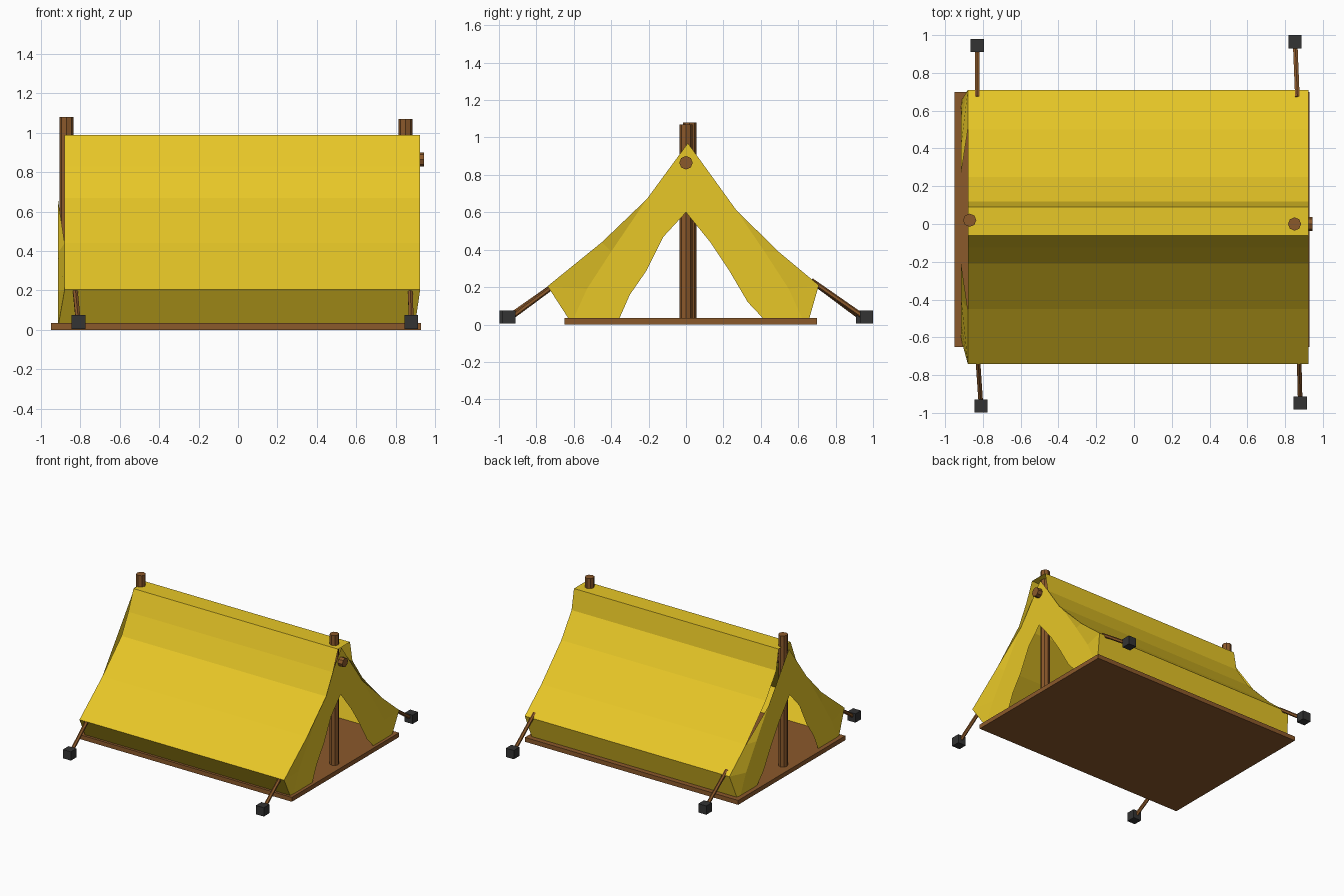
import bpy
from mathutils import Vector

if "Cube" in bpy.data.objects:
    bpy.data.objects.remove(bpy.data.objects["Cube"])


def material(name, rgb):
    m = bpy.data.materials.new(name)
    m.diffuse_color = (*rgb, 1)
    m.use_nodes = True
    m.node_tree.nodes["Principled BSDF"].inputs["Base Color"].default_value = m.diffuse_color
    return m


YELLOW = material("canvas", (0.80, 0.57, 0.02))
BROWN = material("wood", (0.26, 0.10, 0.024))
DARK = material("iron", (0.033, 0.033, 0.033))


def strip(name, a, b):
    """Sheet of quads between two edge lines with equal point counts."""
    n = len(a)
    faces = [(i, i + 1, n + i + 1, n + i) for i in range(n - 1)]
    mesh = bpy.data.meshes.new(name)
    mesh.from_pydata(list(a) + list(b), [], faces)
    mesh.materials.append(YELLOW)
    ob = bpy.data.objects.new(name, mesh)
    bpy.context.collection.objects.link(ob)
    return ob


def box(name, lo, hi, mat):
    lo, hi = Vector(lo), Vector(hi)
    bpy.ops.mesh.primitive_cube_add(size=1, location=(lo + hi) / 2)
    ob = bpy.context.object
    ob.name = name
    ob.scale = hi - lo
    ob.data.materials.append(mat)


def rod(name, p, q, r, sides=8):
    p, q = Vector(p), Vector(q)
    d = q - p
    bpy.ops.mesh.primitive_cylinder_add(vertices=sides, radius=r, depth=d.length,
                                        location=(p + q) / 2)
    ob = bpy.context.object
    ob.name = name
    ob.rotation_mode = 'QUATERNION'
    ob.rotation_quaternion = d.to_track_quat('Z', 'Y')
    ob.data.materials.append(BROWN)


# Floor board, two upright poles and the ridge pole
box("floor", (-0.95, -0.65, 0), (0.93, 0.70, 0.035), BROWN)
rod("left_pole", (-0.87, 0.02, 0.02), (-0.87, 0.02, 1.08), 0.035)
rod("right_pole", (0.85, 0.0, 0.02), (0.85, 0.0, 1.07), 0.035)
rod("ridge_pole", (-0.85, 0.0, 0.865), (0.945, 0.0, 0.865), 0.036)

# Roof sheet with sagging sides, tucked in below the eaves as low walls
front = [(-0.06, 0.99), (-0.125, 0.83), (-0.21, 0.67), (-0.45, 0.44), (-0.74, 0.205)]
back = [(0.09, 0.99), (0.12, 0.83), (0.25, 0.64), (0.50, 0.385), (0.71, 0.21)]
profile = front[::-1] + back
strip("roof", [(-0.88, y, z) for y, z in profile], [(0.925, y, z) for y, z in profile])
for name, eave, foot in (("front_wall", front[-1], (-0.63, 0.035)),
                         ("back_wall", back[-1], (0.66, 0.035))):
    strip(name, [(-0.88, *eave), (0.925, *eave)], [(-0.91, *foot), (0.90, *foot)])

# End curtains: inner opening edge, crease and outer edge for each half
halves = {
    "front": ([(0, 0.60), (-0.12, 0.47), (-0.21, 0.29), (-0.30, 0.16), (-0.355, 0.035)],
              [(0.01, 0.97), (-0.21, 0.67), (-0.40, 0.39), (-0.53, 0.19), (-0.60, 0.035)],
              [(0.01, 0.97), (-0.21, 0.67), (-0.45, 0.44), (-0.74, 0.205), (-0.63, 0.035)]),
    "back": ([(0, 0.60), (0.13, 0.44), (0.23, 0.29), (0.33, 0.12), (0.41, 0.035)],
             [(0.01, 0.97), (0.27, 0.61), (0.42, 0.39), (0.55, 0.19), (0.62, 0.035)],
             [(0.01, 0.97), (0.27, 0.61), (0.50, 0.385), (0.71, 0.21), (0.66, 0.035)]),
}
for end, x_in, x_out, x_foot in (("left", -0.915, -0.88, -0.91), ("right", 0.905, 0.925, 0.90)):
    for half, (inner, crease, outer) in halves.items():
        a = [(x_in, *p) for p in inner]
        b = [(x_in, *p) for p in crease]
        xs = [x_in, x_in, x_out, x_out, x_foot]
        c = [(x, *p) for x, p in zip(xs, outer)]
        strip(f"{end}_{half}_curtain", a, b)
        strip(f"{end}_{half}_curtain_fold", b[1:], c[1:])

# Guy ropes running from under the eaves to square pegs
for name, x, y, top_x in (("front_left", -0.81, -0.963, -0.83), ("front_right", 0.88, -0.947, 0.873),
                          ("back_left", -0.83, 0.945, -0.83), ("back_right", 0.853, 0.965, 0.865)):
    s = 1 if y > 0 else -1
    rod(name + "_rope", (top_x, 0.67 * s, 0.235), (x, y, 0.03), 0.014, 6)
    box(name + "_peg", (x - 0.035, y - 0.035, 0.005), (x + 0.035, y + 0.035, 0.075), DARK)
